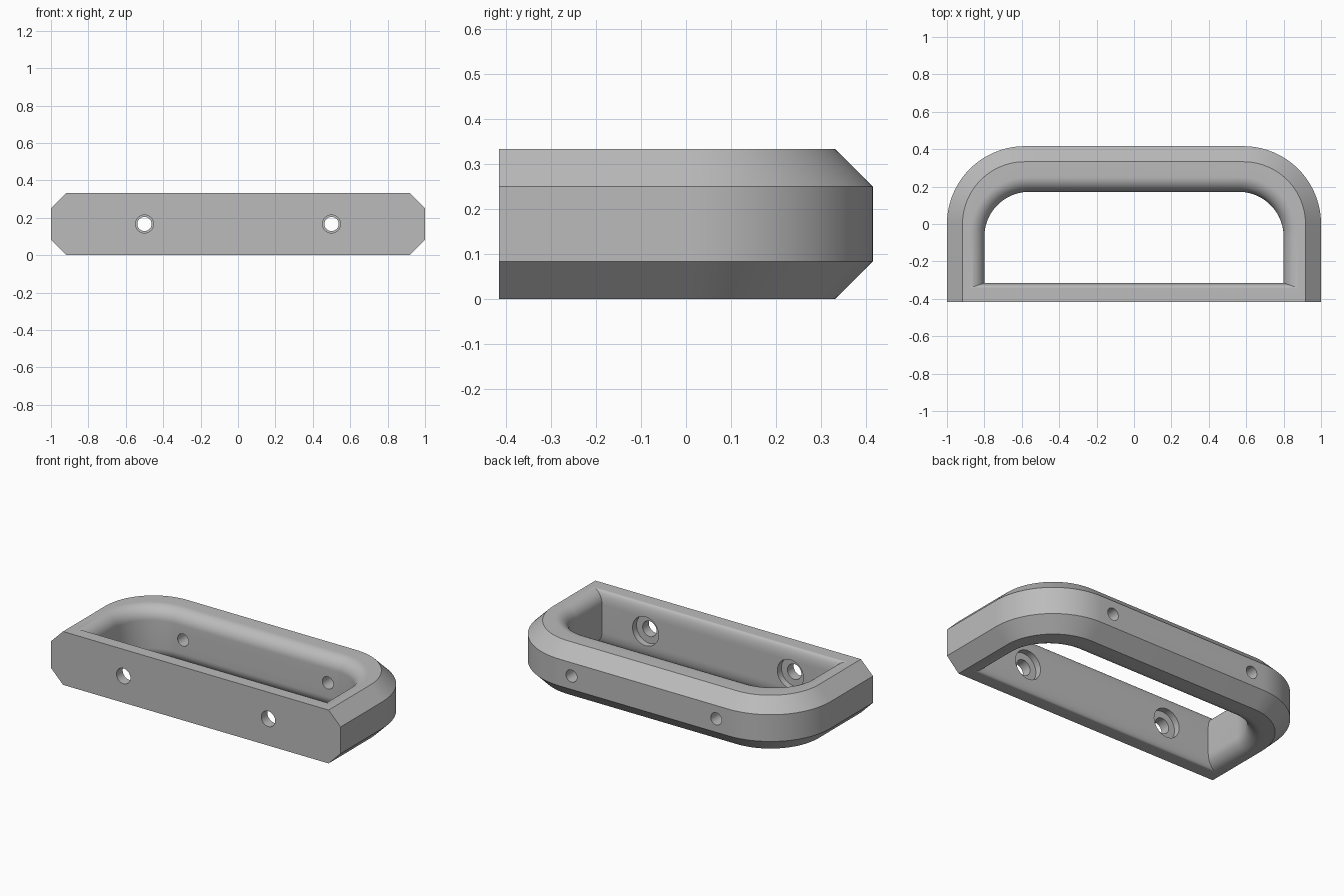
import bpy, bmesh, math
from mathutils import Matrix

if "Cube" in bpy.data.objects:
    bpy.data.objects.remove(bpy.data.objects["Cube"])

HEIGHT = 0.333
CHAMFER = 0.083
FRONT = -0.416
MID = HEIGHT / 2
SEGMENTS = 24

grey = bpy.data.materials.new("grey")
grey.use_nodes = True
colour = (0.5, 0.5, 0.5, 1)
grey.diffuse_color = colour
grey.node_tree.nodes["Principled BSDF"].inputs["Base Color"].default_value = colour


def outline(half_width, front, cx, cy, radius):
    """Closed loop: straight front, two rounded back corners."""
    arc = [(cx + radius * math.cos(a), cy + radius * math.sin(a))
           for a in (math.pi / 2 * i / SEGMENTS for i in range(SEGMENTS + 1))]
    right = [(half_width, front)] + arc
    return right + [(-x, y) for x, y in reversed(right)]


def make_object(name, bm):
    bmesh.ops.recalc_face_normals(bm, faces=bm.faces)
    mesh = bpy.data.meshes.new(name)
    bm.to_mesh(mesh)
    bm.free()
    mesh.materials.append(grey)
    obj = bpy.data.objects.new(name, mesh)
    bpy.context.collection.objects.link(obj)
    return obj


def loft(name, layers):
    """Skin a stack of (z, outline) layers and cap both ends."""
    bm = bmesh.new()
    rings = [[bm.verts.new((x, y, z)) for x, y in pts] for z, pts in layers]
    for low, high in zip(rings, rings[1:]):
        n = len(low)
        for i in range(n):
            j = (i + 1) % n
            bm.faces.new((low[i], low[j], high[j], high[i]))
    bm.faces.new(rings[0])
    bm.faces.new(rings[-1])
    return make_object(name, bm)


def drill(x, y0, y1, radius):
    """Cylinder along y used as a cutter."""
    bm = bmesh.new()
    place = Matrix.Translation((x, (y0 + y1) / 2, MID)) @ Matrix.Rotation(math.pi / 2, 4, 'X')
    bmesh.ops.create_cone(bm, cap_ends=True, segments=40, radius1=radius,
                          radius2=radius, depth=y1 - y0, matrix=place)
    return make_object("hole_cutter", bm)


# Chamfered outer body with a flat front
def outer(inset):
    return outline(1 - inset, FRONT, 0.584, 0, 0.416 - inset)


body = loft("handle_frame", [(0, outer(CHAMFER)), (CHAMFER, outer(0)),
                             (HEIGHT - CHAMFER, outer(0)), (HEIGHT, outer(CHAMFER))])

# Grip opening with rounded rims, shallower along the front plate
RIM = 0.08


def inner(grow):
    return outline(0.8 + grow, -0.315 - 0.35 * grow, 0.56, -0.068, 0.24 + grow)


upper = []
for i in range(13):
    a = math.pi / 2 * i / 12
    upper.append((HEIGHT - RIM + RIM * math.sin(a), inner(RIM * (1 - math.cos(a)))))
upper.append((HEIGHT + 0.1, inner(RIM)))
lower = [(HEIGHT - z, pts) for z, pts in reversed(upper)]
cutters = [loft("opening_cutter", lower + upper)]

# Screw holes, counterbores behind the plate, access holes in the back
for x in (-0.5, 0.5):
    cutters.append(drill(x, -0.6, -0.2, 0.048))
    cutters.append(drill(x, -0.355, -0.2, 0.09))
    cutters.append(drill(x, 0, 0.6, 0.038))

bpy.context.view_layer.objects.active = body
for cutter in cutters:
    mod = body.modifiers.new("cut", 'BOOLEAN')
    mod.operation = 'DIFFERENCE'
    mod.solver = 'EXACT'
    mod.object = cutter
    bpy.ops.object.modifier_apply(modifier=mod.name)
    bpy.data.objects.remove(cutter)

bpy.ops.object.select_all(action='DESELECT')
body.select_set(True)
bpy.ops.object.shade_smooth_by_angle(angle=math.radians(30))
